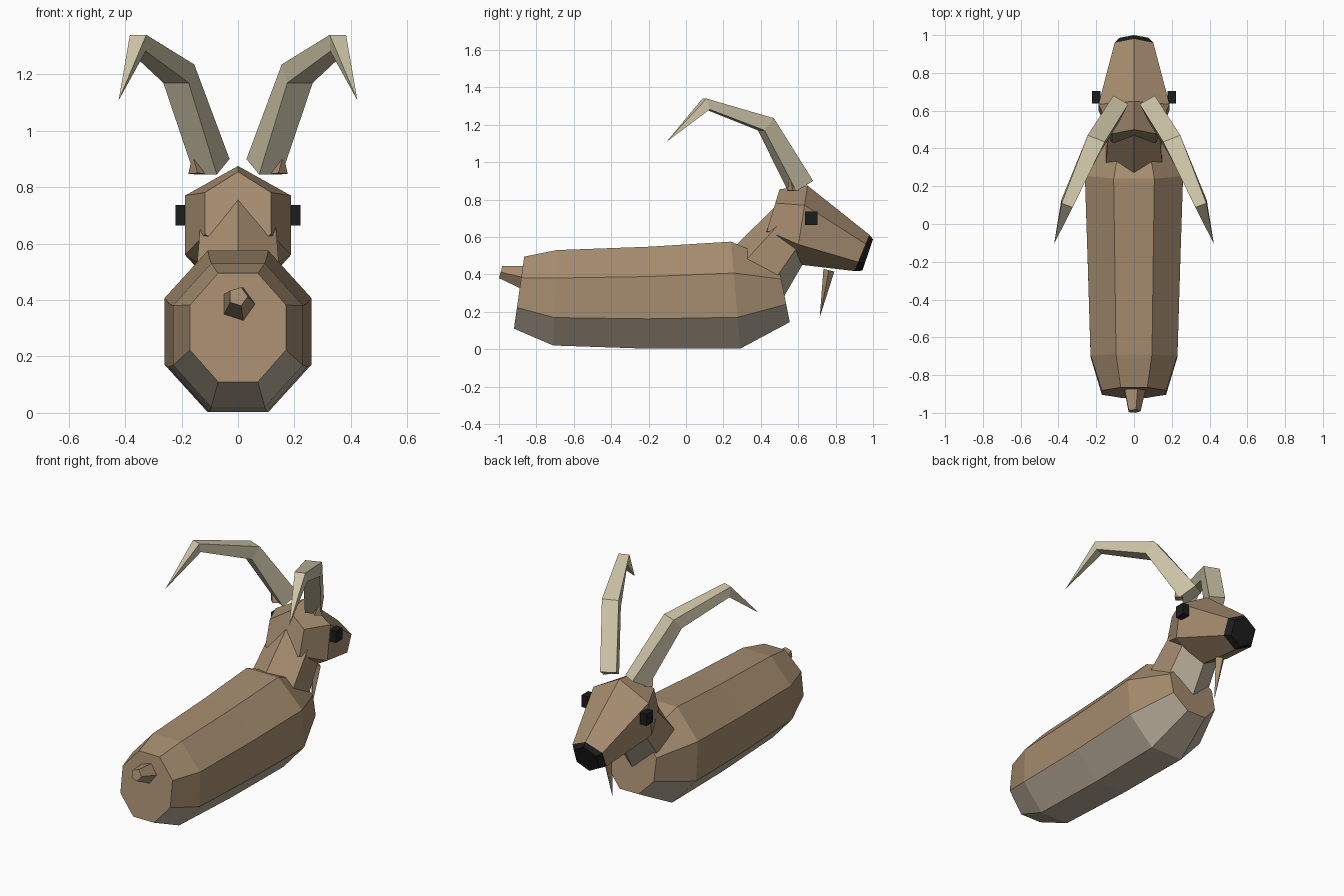
import bpy, bmesh, math
from mathutils import Vector

if "Cube" in bpy.data.objects:
    bpy.data.objects.remove(bpy.data.objects["Cube"])


def material(name, r, g, b):
    m = bpy.data.materials.new(name)
    m.diffuse_color = (r, g, b, 1)
    m.use_nodes = True
    m.node_tree.nodes["Principled BSDF"].inputs["Base Color"].default_value = m.diffuse_color
    return m


BROWN = material("brown_coat", 0.38, 0.265, 0.16)
PALE = material("pale_belly", 0.49, 0.42, 0.32)
HORN = material("horn", 0.62, 0.56, 0.39)
BLACK = material("black", 0.012, 0.012, 0.012)


def ring(n, start, top, bottom, rx):
    """Tilted n-gon in the plane through a top and bottom (y, z) point."""
    t, b = Vector(top), Vector(bottom)
    mid, up = (t + b) / 2, (t - b) / 2
    pts = []
    for k in range(n):
        a = math.radians(start + 360 * k / n)
        p = mid + up * math.cos(a)
        pts.append(Vector((rx * math.sin(a), p.x, p.y)))
    return pts


def loft(name, rings, mats, pick=lambda s, k: 0, offset=(0, 0, 0), mirror=False):
    """Skin the rings with quads, cap both ends; pick chooses the material."""
    bm = bmesh.new()
    n = len(rings[0])
    vs = [[bm.verts.new(Vector(p) + Vector(offset)) for p in r] for r in rings]
    for s in range(len(rings) - 1):
        for k in range(n):
            j = (k + 1) % n
            f = bm.faces.new((vs[s][k], vs[s][j], vs[s + 1][j], vs[s + 1][k]))
            f.material_index = pick(s, k)
    bm.faces.new(vs[0])
    bm.faces.new(vs[-1]).material_index = pick(len(rings) - 2, 0)
    bmesh.ops.remove_doubles(bm, verts=bm.verts, dist=0.0005)
    bmesh.ops.recalc_face_normals(bm, faces=bm.faces)
    me = bpy.data.meshes.new(name)
    bm.to_mesh(me)
    bm.free()
    for m in mats:
        me.materials.append(m)
    ob = bpy.data.objects.new(name, me)
    bpy.context.collection.objects.link(ob)
    if mirror:
        ob.modifiers.new("mirror", "MIRROR").use_mirror_merge = False
    return ob


def scaled(top, bottom, rx, f):
    """Grow a ring so its flats, not its corners, touch the given points."""
    t, b = Vector(top), Vector(bottom)
    m = (t + b) / 2
    return m + (t - m) * f, m + (b - m) * f, rx * f


# Body: octagonal barrel with a pale underside
F = 1 / math.cos(math.pi / 8)
body = [((-0.865, 0.495), (-0.92, 0.11), 0.17),
        ((-0.69, 0.53), (-0.71, 0.02), 0.23),
        ((-0.20, 0.548), (-0.21, 0.003), 0.245),
        ((0.24, 0.575), (0.29, 0.003), 0.26),
        ((0.49, 0.47), (0.555, 0.145), 0.155)]
loft("body", [ring(8, 22.5, *scaled(*r, F)) for r in body], [BROWN, PALE],
     lambda s, k: int(k in (2, 3, 4)))

# Neck: hexagonal with a ridge on top and a pale throat
loft("neck", [ring(6, 0, (0.22, 0.51), (0.50, 0.24), 0.175),
              ring(6, 0, (0.50, 0.785), (0.65, 0.50), 0.15)], [BROWN, PALE],
     lambda s, k: int(k in (2, 3)))

# Head: hexagonal wedge ending in a black muzzle
head = [((0.50, 0.855), (0.41, 0.56), 0.135),
        ((0.65, 0.875), (0.585, 0.455), 0.217),
        ((0.98, 0.612), (0.90, 0.418), 0.118),
        ((1.0, 0.588), (0.943, 0.42), 0.088)]
loft("head", [ring(6, 0, *r) for r in head], [BROWN, BLACK],
     lambda s, k: int(s == 2))

# Tail: short five-sided stub
loft("tail", [ring(5, 90, (-0.84, 0.447), (-0.86, 0.31), 0.068),
              ring(5, 90, (-0.982, 0.447), (-1.0, 0.378), 0.035)], [BROWN])

# Beard: thin spike under the chin
loft("beard", [ring(4, 0, (0.735, 0.43), (0.793, 0.415), 0.03),
               ring(4, 0, (0.715, 0.17), (0.715, 0.17), 0)], [BROWN])

# Horns: four-sided, swept back; each section is given by three corners
sections = [((0.11, 0.68, 0.90), (0.03, 0.635, 0.90), (0.075, 0.545, 0.845)),
            ((0.245, 0.47, 1.235), (0.155, 0.435, 1.235), (0.175, 0.385, 1.17)),
            ((0.383, 0.11, 1.34), (0.325, 0.088, 1.34), (0.327, 0.105, 1.282)),
            ((0.423, -0.105, 1.108),) * 3]
horn = []
for d, c, b in sections:
    d, c, b = Vector(d), Vector(c), Vector(b)
    horn.append([d, c, b, d + b - c])
loft("horns", horn, [HORN], mirror=True)

# Ears: tiny pyramids beside the horns
loft("ears", [ring(4, 0, (0.54, 0.85), (0.605, 0.845), 0.033),
              [Vector((0.018, 0.555, 0.915))] * 4], [BROWN],
     offset=(0.143, 0, 0), mirror=True)

# Eyes: small black blocks
eye = [[(x, 0.67 + a, 0.70 + b) for a, b in
        ((-0.033, -0.036), (0.033, -0.036), (0.033, 0.036), (-0.033, 0.036))]
       for x in (0.178, 0.222)]
loft("eyes", eye, [BLACK], mirror=True)
